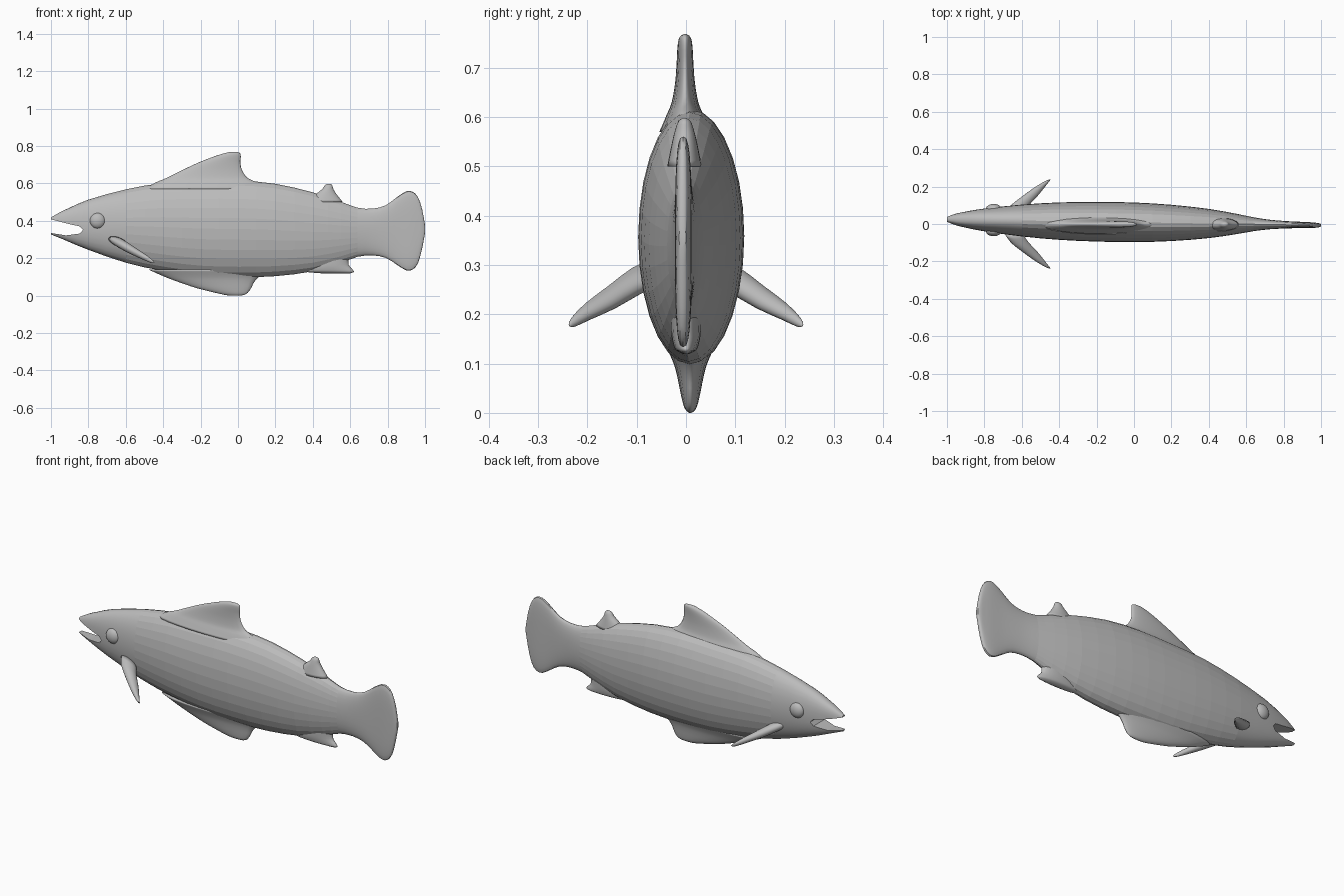
import bpy, bmesh, math
from mathutils import Vector

cube = bpy.data.objects.get("Cube")
if cube:
    bpy.data.objects.remove(cube, do_unlink=True)

grey = bpy.data.materials.new("plain_grey")
grey.use_nodes = True
grey.diffuse_color = (0.5, 0.5, 0.5, 1)
grey.node_tree.nodes["Principled BSDF"].inputs["Base Color"].default_value = (0.5, 0.5, 0.5, 1)


def refine(rows, steps):
    """Smooth a list of number rows with a Catmull-Rom spline."""
    out = []
    for i in range(len(rows) - 1):
        quad = (rows[max(i - 1, 0)], rows[i], rows[i + 1], rows[min(i + 2, len(rows) - 1)])
        for s in range(steps):
            t = s / steps
            out.append([b + (c - a) * t / 2 + (2 * a - 5 * b + 4 * c - d) * t**2 / 2
                        + (3 * b - a - 3 * c + d) * t**3 / 2 for a, b, c, d in zip(*quad)])
    return out + [list(rows[-1])]


def make_object(name, bm):
    bmesh.ops.recalc_face_normals(bm, faces=bm.faces)
    mesh = bpy.data.meshes.new(name)
    bm.to_mesh(mesh)
    bm.free()
    mesh.materials.append(grey)
    obj = bpy.data.objects.new(name, mesh)
    bpy.context.collection.objects.link(obj)
    return obj


def smooth(obj, rule=lambda centre: True):
    for p in obj.data.polygons:
        p.use_smooth = rule(p.center)
    return obj


def loft(name, sections, sides):
    """Skin oval sections, each given as centre, two half axes and a squareness power."""
    bm = bmesh.new()
    rings = []
    for centre, u, v, power in sections:
        ring = []
        for k in range(sides):
            a = math.tau * k / sides
            c, s = math.cos(a), math.sin(a)
            ring.append(bm.verts.new(centre + u * math.copysign(abs(c)**power, c)
                                     + v * math.copysign(abs(s)**power, s)))
        rings.append(ring)
    for r, q in zip(rings, rings[1:]):
        for k in range(sides):
            j = (k + 1) % sides
            bm.faces.new((r[k], r[j], q[j], q[k]))
    bm.faces.new(rings[0])
    bm.faces.new(rings[-1])
    return make_object(name, bm)


def spine(x):
    """Slight sideways curve of the body."""
    return 0.009 - 0.016 * x


# Body and tail fan: x, top, bottom, half width, squareness
body_rows = [
    (-1, .418, .327, .016, .7), (-.95, .447, .307, .032, .75), (-.9, .47, .286, .043, .8),
    (-.8, .513, .245, .061, .9), (-.6, .568, .176, .085, 1), (-.4, .602, .132, .1, 1),
    (-.2, .612, .105, .106, 1), (0, .615, .098, .106, 1), (.2, .598, .104, .097, 1),
    (.4, .552, .13, .078, 1), (.55, .502, .175, .054, 1), (.64, .47, .208, .037, 1),
    (.72, .465, .215, .026, .9), (.79, .483, .202, .021, .8), (.85, .527, .165, .018, .7),
    (.9, .558, .135, .017, .65), (.935, .555, .14, .016, .65), (.963, .525, .175, .014, .65),
    (.985, .46, .255, .012, .7), (1, .375, .335, .007, .8),
]
body = loft("body", [
    (Vector((x, spine(x), (top + low) / 2)), Vector((0, 0, (top - low) / 2)),
     Vector((0, w, 0)), p) for x, top, low, w, p in refine(body_rows, 2)], 28)

# Open mouth, cut through the snout
mouth_outline = [(-1.1, .43), (-1, .408), (-.9, .382), (-.845, .37), (-.828, .352),
                 (-.845, .332), (-.92, .322), (-1, .335), (-1.1, .345)]
bm = bmesh.new()
face = bm.faces.new([bm.verts.new((x, -.3, z)) for x, z in mouth_outline])
moved = bmesh.ops.extrude_face_region(bm, geom=[face])["geom"]
bmesh.ops.translate(bm, vec=(0, .6, 0),
                    verts=[g for g in moved if isinstance(g, bmesh.types.BMVert)])
cutter = make_object("mouth_cutter", bm)
cutter.hide_render = True
cut = body.modifiers.new("mouth", "BOOLEAN")
cut.operation = "DIFFERENCE"
cut.solver = "EXACT"
cut.object = cutter
bpy.context.view_layer.objects.active = body
bpy.ops.object.modifier_apply(modifier="mouth")
bpy.data.objects.remove(cutter, do_unlink=True)

# Facets on the flanks, smooth tail, creased mouth edges
bpy.ops.object.select_all(action="DESELECT")
body.select_set(True)
bpy.ops.object.shade_smooth_by_angle(angle=math.radians(40))
smooth(body, lambda c: not -.6 < c.x < .62)

# Fins on the centre line: z, front x, back x, half thickness
upright_fins = {
    "dorsal_fin": (-.002, [
        (.57, -.5, .14, .052), (.605, -.44, .1, .037), (.63, -.38, .05, .027),
        (.67, -.3, .022, .02), (.71, -.215, .013, .017), (.745, -.125, .015, .015),
        (.762, -.07, .01, .011), (.768, -.045, -.005, .003)]),
    "adipose_fin": (-.003, [
        (.5, .37, .56, .035), (.545, .42, .525, .026), (.57, .45, .51, .02),
        (.59, .465, .504, .013), (.598, .477, .494, .004)]),
    "belly_fin": (.009, [
        (.14, -.48, .16, .052), (.1, -.39, .11, .034), (.07, -.31, .085, .026),
        (.04, -.22, .07, .02), (.015, -.12, .052, .014), (.004, -.07, .033, .008),
        (0, -.04, .01, .002)]),
    "anal_fin": (0, [
        (.21, .4, .59, .03), (.165, .36, .592, .03), (.14, .34, .612, .026),
        (.127, .36, .62, .02), (.119, .45, .6, .005)]),
}
for name, (y, rows) in upright_fins.items():
    smooth(loft(name, [
        (Vector(((x0 + x1) / 2, y, z)), Vector(((x1 - x0) / 2, 0, 0)), Vector((0, w, 0)), 1)
        for z, x0, x1, w in refine(rows, 3)], 24))

# Pectoral fins and eyes on both flanks
fin_rows = [(-.645, .05, .29, .048, .022), (-.61, .1, .268, .048, .022),
            (-.555, .15, .235, .04, .019), (-.5, .2, .205, .025, .014),
            (-.462, .23, .183, .011, .008), (-.45, .237, .178, .003, .002)]
for label, side in (("front", -1), ("back", 1)):
    smooth(loft(label + "_pectoral_fin", [
        (Vector((x, side * y, z)), Vector((chord, 0, -chord * .35)),
         Vector((thick * .3, side * thick * .4, thick)), 1)
        for x, y, z, chord, thick in refine(fin_rows, 2)], 16))

    bm = bmesh.new()
    bmesh.ops.create_uvsphere(bm, u_segments=24, v_segments=14, radius=.042)
    eye = smooth(make_object(label + "_eye", bm))
    eye.scale.y = .65
    eye.location = (-.75, spine(-.75) + side * .059, .4)
